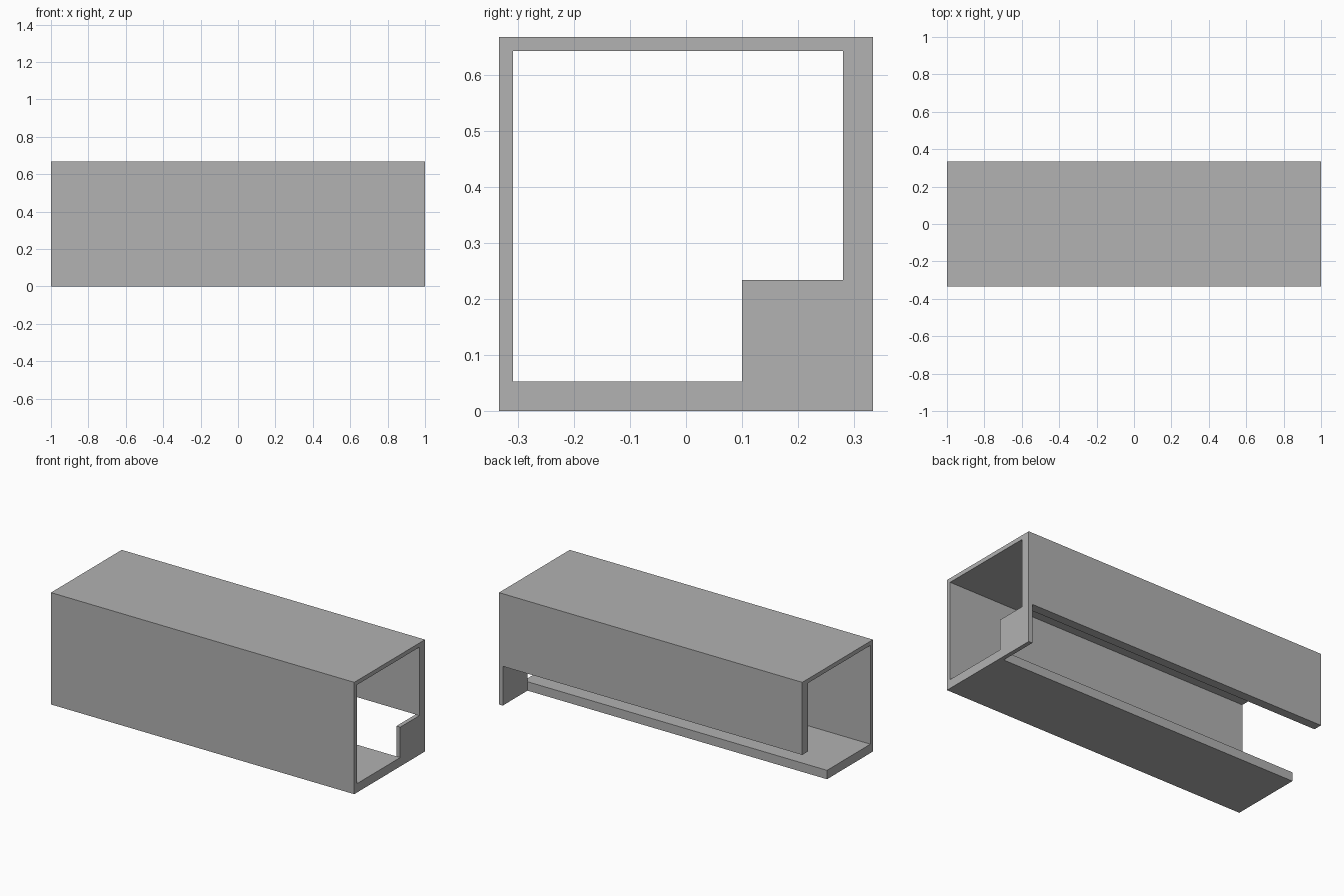
import bpy
import bmesh

cube = bpy.data.objects.get("Cube")
if cube:
    bpy.data.objects.remove(cube, do_unlink=True)

# Main dimensions
HALF_LENGTH = 1.0
HALF = 1 / 3            # half of the square section
HEIGHT = 2 * HALF
THIN, THICK = 0.025, 0.053
GAP_Y, GAP_Z = 0.1, 0.234   # open lower back corner
PLATE_X = HALF_LENGTH - THIN

FRONT_IN, BACK_IN = -HALF + THIN, HALF - THICK
TOP_IN = HEIGHT - THIN

# Section of the wrap-around shell, as (y, z)
shell = [(GAP_Y, 0), (-HALF, 0), (-HALF, HEIGHT), (HALF, HEIGHT),
         (HALF, GAP_Z), (BACK_IN, GAP_Z), (BACK_IN, TOP_IN),
         (FRONT_IN, TOP_IN), (FRONT_IN, THICK), (GAP_Y, THICK)]

# Section of the thin plate that closes the corner at one end
corner = [(GAP_Y, 0), (GAP_Y, THICK), (GAP_Y, GAP_Z), (BACK_IN, GAP_Z),
          (HALF, GAP_Z), (HALF, 0)]

faces = {}


def toggle(face):
    """Add a face, or drop it where two solids touch."""
    key = frozenset(face)
    if faces.pop(key, None) is None:
        faces[key] = face


def prism(section, x0, x1):
    start = [(x0, y, z) for y, z in section]
    end = [(x1, y, z) for y, z in section]
    toggle(start[::-1])
    toggle(end)
    for i in range(len(section)):
        j = (i + 1) % len(section)
        toggle([start[i], start[j], end[j], end[i]])


prism(shell, -HALF_LENGTH, PLATE_X)
prism(shell, PLATE_X, HALF_LENGTH)
prism(corner, PLATE_X, HALF_LENGTH)

# Weld the solids into one clean surface
bm = bmesh.new()
verts = {}
for face in faces.values():
    for co in face:
        if co not in verts:
            verts[co] = bm.verts.new(co)
    bm.faces.new([verts[co] for co in face])
bmesh.ops.recalc_face_normals(bm, faces=bm.faces)
bm.normal_update()

# Join the flat side faces across the plate line
flat = [e for e in bm.edges if len(e.link_faces) == 2
        and e.calc_face_angle(1) < 0.01
        and abs(e.link_faces[0].normal.x) < 0.5]
bmesh.ops.dissolve_edges(bm, edges=flat, use_verts=False)

mesh = bpy.data.meshes.new("channel_housing")
bm.to_mesh(mesh)
bm.free()

# Plain grey finish
grey = bpy.data.materials.new("plain grey")
grey.use_nodes = True
colour = (0.445, 0.445, 0.445, 1)
grey.diffuse_color = colour
grey.node_tree.nodes["Principled BSDF"].inputs["Base Color"].default_value = colour
mesh.materials.append(grey)

housing = bpy.data.objects.new("channel_housing", mesh)
bpy.context.collection.objects.link(housing)
